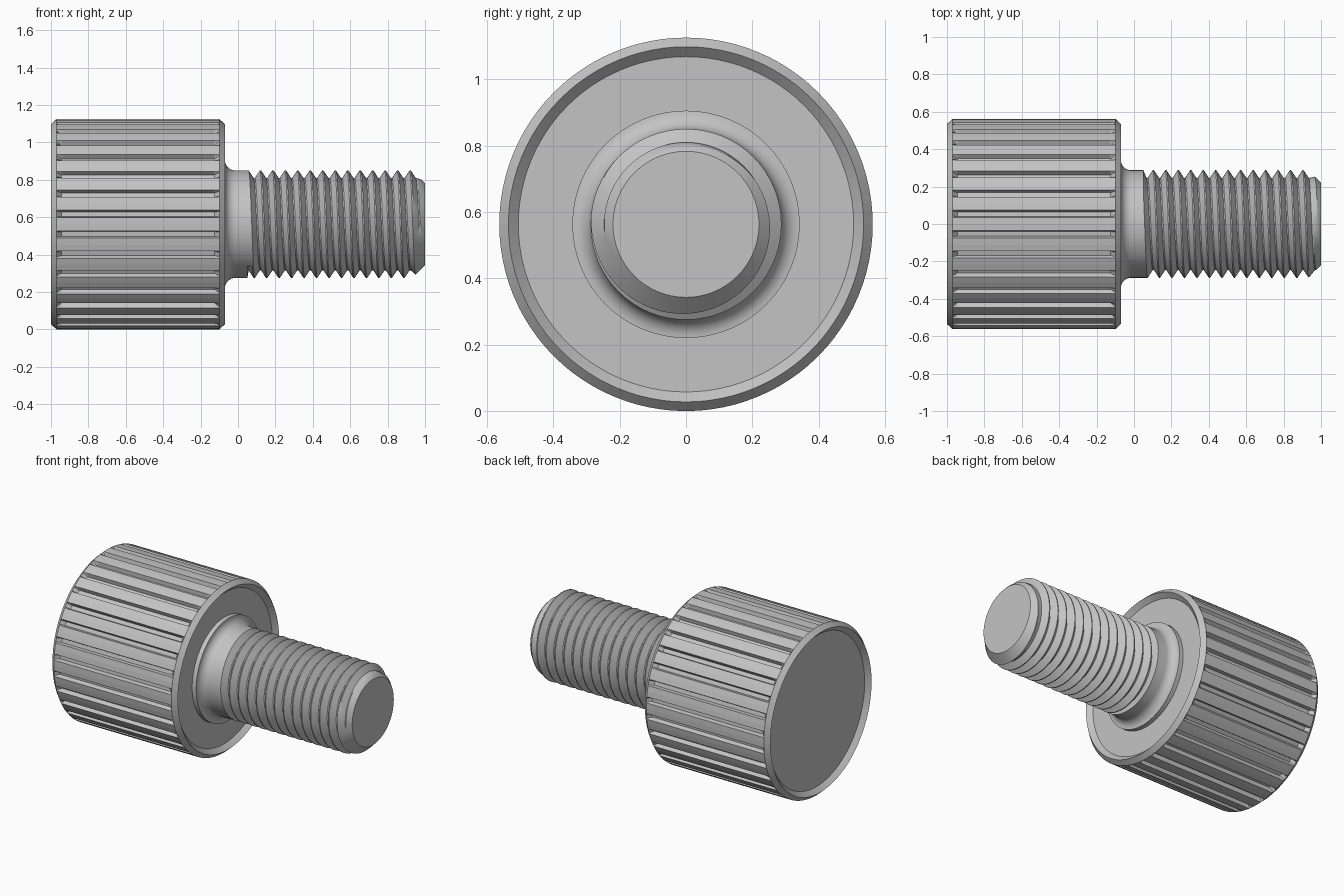
import bpy, bmesh, math

if "Cube" in bpy.data.objects:
    bpy.data.objects.remove(bpy.data.objects["Cube"])

R, CZ = 0.5625, 0.5625           # head radius, axis height
grey = bpy.data.materials.new("steel_grey")
grey.diffuse_color = (0.55, 0.55, 0.55, 1)
grey.use_nodes = True
grey.node_tree.nodes["Principled BSDF"].inputs["Base Color"].default_value = grey.diffuse_color


def point(x, r, a):
    return (x, -r * math.sin(a), CZ + r * math.cos(a))


def finish(bm, name, smooth):
    bmesh.ops.remove_doubles(bm, verts=bm.verts, dist=1e-5)
    bmesh.ops.recalc_face_normals(bm, faces=bm.faces)
    me = bpy.data.meshes.new(name)
    bm.to_mesh(me)
    bm.free()
    me.materials.append(grey)
    ob = bpy.data.objects.new(name, me)
    bpy.context.collection.objects.link(ob)
    if smooth:
        bpy.ops.object.select_all(action='DESELECT')
        ob.select_set(True)
        bpy.context.view_layer.objects.active = ob
        bpy.ops.object.shade_smooth_by_angle(angle=math.radians(25))


def bridge(bm, rings, closed=True):
    for p, q in zip(rings, rings[1:]):
        n = len(p)
        for i in range(n if closed else n - 1):
            j = (i + 1) % n
            bm.faces.new((p[i], p[j], q[j], q[i]))


# Knurled head: 32 ridges, grooves with sloped ends, raised chamfered rims
STEPS = 32
angles = [(math.radians(360 / STEPS * s + d), abs(d) > 4)
          for s in range(STEPS) for d in (-4.3, -3.6, 0, 3.6, 4.3)]
bm = bmesh.new()
# (x, ridge radius, groove radius)
sections = [(-0.97, 0.505, 0.505), (-1.0, 0.535, 0.535), (-0.97, R, R),
            (-0.945, R, 0.535), (-0.125, R, 0.535), (-0.10, R, R),
            (-0.07, 0.535, 0.535), (-0.10, 0.505, 0.505)]
rings = [[bm.verts.new(point(x, low if groove else top, a)) for a, groove in angles]
         for x, top, low in sections]
bridge(bm, rings)
bm.faces.new(rings[0])
bm.faces.new(rings[-1])
finish(bm, "knurled_head", False)

# Neck: short step, quarter-round fillet, plain shank
SEG, CREST, ROOT, START, END = 64, 0.2875, 0.247, 0.05, 1.0
F = 0.055
profile = [(-0.10, CREST + F)]
for i in range(9):
    t = math.pi / 2 * i / 8
    profile.append((-0.07 + F * (1 - math.cos(t)), CREST + F * (1 - math.sin(t))))
profile.append((START, CREST))
bm = bmesh.new()
bridge(bm, [[bm.verts.new(point(x, r, 2 * math.pi * i / SEG)) for i in range(SEG)]
            for x, r in profile])
finish(bm, "filleted_neck", True)

# Threaded shaft: helical crests and roots, trimmed by the end chamfer
PITCH = 0.0667
bm = bmesh.new()
rings = []
for k in range(-1, 16):
    for off, r0 in ((0, CREST), (0.1, CREST), (0.5, ROOT), (0.6, ROOT)):
        ring = []
        for i in range(SEG + 1):
            x = START + PITCH * (k + off + i / SEG)
            r = min(r0, 0.22 + max(0, END - x))
            if x <= START:
                x, r = START, CREST
            elif x >= END:
                x, r = END, 0.22
            ring.append(bm.verts.new(point(x, r, 2 * math.pi * i / SEG)))
        rings.append(ring)
bridge(bm, rings, closed=False)
bmesh.ops.remove_doubles(bm, verts=bm.verts, dist=1e-5)
bmesh.ops.dissolve_degenerate(bm, edges=bm.edges, dist=1e-6)
# Flat tip
tip = [bm.verts.new(point(END, 0.22, 2 * math.pi * i / SEG)) for i in range(SEG)]
bm.faces.new(tip)
finish(bm, "threaded_shaft", True)
